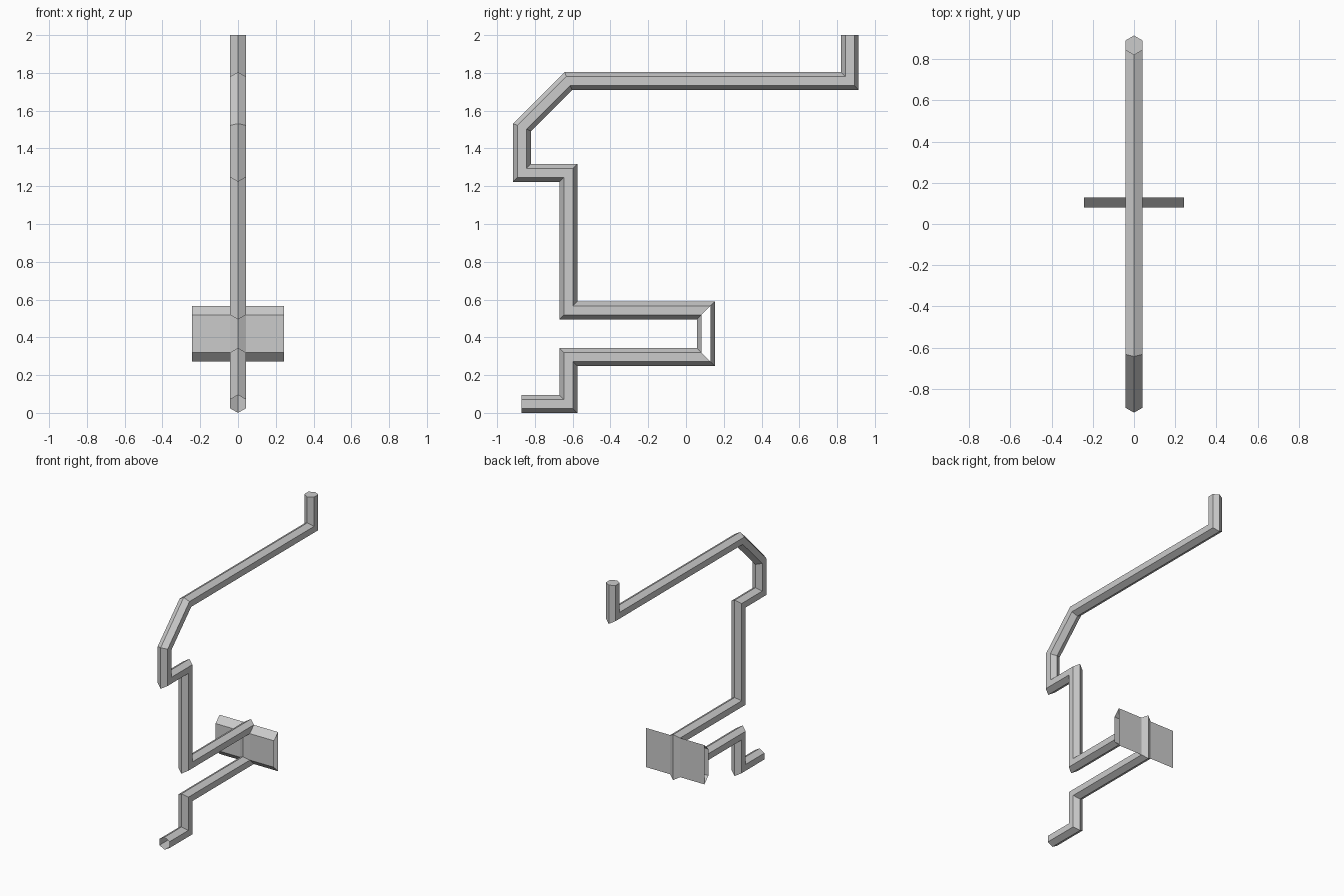
import bpy, bmesh, math
from mathutils import Vector

if "Cube" in bpy.data.objects:
    bpy.data.objects.remove(bpy.data.objects["Cube"])

R = 0.0475            # hexagon radius of the bar
PEDAL_X = 0.243       # half width of the wide plate
PEDAL_SEG = 3         # path segment that carries the plate

# centre line of the bar in the y-z plane
path = [Vector(p) for p in [
    (-0.87, 0.0475), (-0.623, 0.0475), (-0.623, 0.296), (0.105, 0.296),
    (0.105, 0.542), (-0.623, 0.542), (-0.623, 1.271), (-0.868, 1.271),
    (-0.868, 1.512), (-0.623, 1.757), (0.867, 1.757), (0.867, 2.0)]]


def normal(a, b):
    d = (b - a).normalized()
    return Vector((-d.y, d.x))


def make_object(name, bm):
    bmesh.ops.recalc_face_normals(bm, faces=bm.faces[:])
    mesh = bpy.data.meshes.new(name)
    bm.to_mesh(mesh)
    bm.free()
    obj = bpy.data.objects.new(name, mesh)
    bpy.context.collection.objects.link(obj)
    return obj


# mitred hexagonal bar
bm = bmesh.new()
rings = []
last = len(path) - 1
for i, p in enumerate(path):
    n0 = normal(path[max(i - 1, 0)], path[max(i, 1)])
    n1 = normal(path[min(i, last - 1)], path[min(i + 1, last)])
    m = (n0 + n1) / (1 + n0.dot(n1))
    ring = []
    for j in range(6):
        a = math.radians(60 * j)
        q = p + m * R * math.cos(a)
        ring.append(bm.verts.new((R * math.sin(a), q.x, q.y)))
    rings.append(ring)

for i in range(last):
    for j in range(6):
        k = (j + 1) % 6
        quad = [rings[i][j], rings[i][k], rings[i + 1][k], rings[i + 1][j]]
        if i == PEDAL_SEG and j in (1, 4):
            # draw the side face out into an open-ended plate
            side = math.copysign(PEDAL_X, quad[0].co.x)
            outer = [bm.verts.new((side, v.co.y, v.co.z)) for v in quad]
            for s in range(4):
                t = (s + 1) % 4
                bm.faces.new((quad[s], quad[t], outer[t], outer[s]))
        else:
            bm.faces.new(quad)

# closed upper end, lower end stays open
bm.faces.new(rings[-1])
make_object("bent_bar_with_plate", bm)
